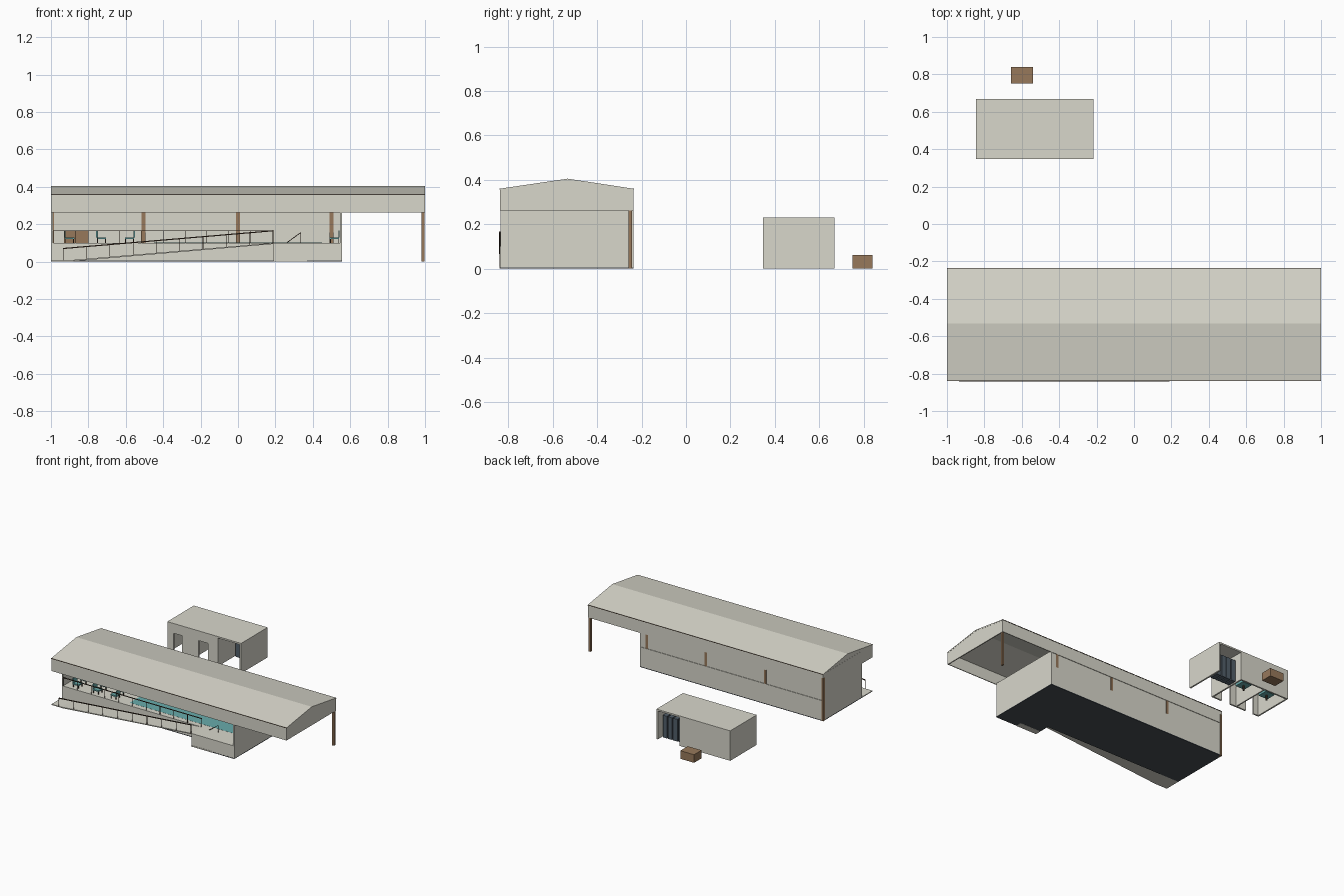
import bpy, bmesh, math
from mathutils import Vector

if "Cube" in bpy.data.objects:
    bpy.data.objects.remove(bpy.data.objects["Cube"])


def material(name, rgb):
    m = bpy.data.materials.new(name)
    m.diffuse_color = (*rgb, 1)
    m.use_nodes = True
    m.node_tree.nodes["Principled BSDF"].inputs["Base Color"].default_value = m.diffuse_color
    return m


PLASTER = material("warm grey plaster", (0.69, 0.68, 0.60))
WOOD = material("brown wood", (0.31, 0.19, 0.105))
RAIL = material("dark brown metal", (0.075, 0.047, 0.030))
TEAL = material("teal", (0.14, 0.41, 0.41))
CHARCOAL = material("charcoal base", (0.065, 0.077, 0.088))
SLATE = material("slate blue", (0.085, 0.115, 0.145))


def finish(name, bm, mat):
    bmesh.ops.recalc_face_normals(bm, faces=bm.faces)
    me = bpy.data.meshes.new(name)
    bm.to_mesh(me)
    bm.free()
    me.materials.append(mat)
    ob = bpy.data.objects.new(name, me)
    bpy.context.collection.objects.link(ob)
    return ob


def add_box(bm, x0, x1, y0, y1, z0, z1):
    vs = bmesh.ops.create_cube(bm, size=1)["verts"]
    for v in vs:
        v.co = Vector(((x0 + x1) / 2 + v.co.x * (x1 - x0),
                       (y0 + y1) / 2 + v.co.y * (y1 - y0),
                       (z0 + z1) / 2 + v.co.z * (z1 - z0)))


def boxes(name, mat, *dims):
    bm = bmesh.new()
    for d in dims:
        add_box(bm, *d)
    return finish(name, bm, mat)


def prism(name, mat, pts, axis, a, b):
    """Extrude a closed profile along x (profile y,z) or y (profile x,z)."""
    bm = bmesh.new()
    place = (lambda p, t: (t, p[0], p[1])) if axis == "x" else (lambda p, t: (p[0], t, p[1]))
    lo = [bm.verts.new(place(p, a)) for p in pts]
    hi = [bm.verts.new(place(p, b)) for p in pts]
    bm.faces.new(lo)
    bm.faces.new(hi)
    n = len(pts)
    for i in range(n):
        bm.faces.new((lo[i], lo[(i + 1) % n], hi[(i + 1) % n], hi[i]))
    return finish(name, bm, mat)


def bar(bm, p, q, w=0.004):
    """Square rod from p to q."""
    p, q = Vector(p), Vector(q)
    d = q - p
    rot = d.to_track_quat("Z", "Y")
    for v in bmesh.ops.create_cube(bm, size=1)["verts"]:
        v.co = (p + q) / 2 + rot @ Vector((v.co.x * w, v.co.y * w, v.co.z * d.length))


FRONT, BACK, RAMP_Y = -0.838, -0.237, -0.71
END, FLOOR, EAVE, FASCIA, RIDGE, SILL = 0.555, 0.10, 0.36, 0.262, 0.405, 0.155

# roof shell with hanging fascias and closed gables
prism("roof", PLASTER, [(FRONT, FASCIA), (FRONT, EAVE), (-0.533, RIDGE), (BACK, EAVE), (BACK, FASCIA),
                        (BACK - .006, FASCIA), (BACK - .006, EAVE - .008), (-0.533, RIDGE - .009),
                        (FRONT + .006, EAVE - .008), (FRONT + .006, FASCIA)], "x", -1, 1)
gable = [(FRONT + .001, FASCIA), (FRONT + .001, EAVE - .002), (-0.533, RIDGE - .002),
         (BACK - .001, EAVE - .002), (BACK - .001, FASCIA)]
for side, x in (("left", -0.999), ("right", 0.991)):
    prism(side + "_gable", PLASTER, gable, "x", x, x + 0.008)
boxes("eave_trim", RAIL, (-1, 1, FRONT - .002, FRONT + .002, EAVE - .004, EAVE),
      (-1, 1, BACK - .002, BACK + .002, EAVE - .004, EAVE))

# hall base, raised floor and walls
boxes("base_plate", CHARCOAL, (-1, END, RAMP_Y, BACK, 0, 0.006),
      (0.19, END, FRONT, RAMP_Y, 0.001, 0.006))
boxes("step_slab", PLASTER, (0.19, 0.37, FRONT - .001, -0.79, 0, 0.009))
boxes("raised_floor", PLASTER, (-0.995, END - .002, RAMP_Y, BACK - .004, 0.006, FLOOR),
      (0.19, END - .002, FRONT + .001, RAMP_Y, 0.006, FLOOR))
boxes("hall_walls", PLASTER,
      (-1, -0.99, RAMP_Y, BACK, 0.006, EAVE),
      (END - .01, END, FRONT + .002, BACK, 0.006, FASCIA + .01),
      (-0.99, END, BACK - .012, BACK, 0.006, SILL),
      (-0.99, END, BACK - .014, BACK - .004, SILL, EAVE - .01))

# wooden posts along the back
boxes("back_posts", WOOD,
      *[(x - .01, x + .01, -0.259, BACK - .011, FLOOR, EAVE - .008) for x in (-0.505, 0, 0.5)],
      *[(x - .01, x + .01, BACK - .012, BACK - .001, SILL, FASCIA) for x in (-0.505, 0, 0.5)],
      (0.982, 0.997, -0.259, -0.243, 0, EAVE - .008),
      (-1.001, -0.985, -0.259, BACK + .0015, 0, EAVE - .03))

# pool flush with the floor
boxes("pool_water", TEAL, (-0.45, 0.45, -0.67, -0.30, FLOOR - .002, FLOOR + .0008))

# entrance ramp: thin sloped slab with open underside, and its landing
prism("ramp", PLASTER, [(-1, 0), (-0.90, 0), (0.19, FLOOR - .006), (0.19, FLOOR),
                        (-0.92, 0.006), (-1, 0.006)], "y", FRONT + .002, RAMP_Y)

# railings
bm = bmesh.new()
bar(bm, (-0.935, FRONT, 0.07), (0.19, FRONT, 0.165), 0.006)
for i in range(10):
    t = i / 9
    x = -0.935 + 1.122 * t
    bar(bm, (x, FRONT, 0.006 + 0.092 * t), (x, FRONT, 0.07 + 0.094 * t), 0.003)
finish("ramp_railing", bm, RAIL)
bm = bmesh.new()
bar(bm, (-0.99, RAMP_Y, 0.165), (0.19, RAMP_Y, 0.165), 0.005)
for i in range(11):
    x = -0.985 + 0.117 * i
    bar(bm, (x, RAMP_Y, FLOOR), (x, RAMP_Y, 0.165), 0.003)
finish("floor_railing", bm, RAIL)
bm = bmesh.new()
bar(bm, (0.26, -0.72, FLOOR), (0.335, -0.72, 0.155))
bar(bm, (0.335, -0.72, 0.155), (0.335, -0.72, FLOOR), 0.003)
finish("step_railing", bm, RAIL)

# counter at the left of the hall
boxes("counter", WOOD, (-0.93, -0.80, -0.33, -0.27, FLOOR, 0.165))


# chairs: seat, back and legs, facing +x (s = 1) or -x (s = -1)
def chair(seats, legs, x, y, s):
    def span(a, b):
        return sorted((x + s * a, x + s * b))
    add_box(seats, *span(-.025, .025), y - .025, y + .025, .120, .130)
    add_box(seats, *span(-.028, -.021), y - .025, y + .025, .130, .166)
    for a in (-.021, .021):
        for b in (-.021, .021):
            bar(legs, (x + s * a, y + b, FLOOR), (x + s * a, y + b, .121), .004)


seats, legs = bmesh.new(), bmesh.new()
for y in (-0.66, -0.57, -0.48, -0.39, -0.30):
    for x, s in ((-0.90, 1), (-0.73, 1), (-0.58, -1)):
        if not (y > -0.35 and x < -0.8):
            chair(seats, legs, x, y, s)
for y in (-0.60, -0.42):
    chair(seats, legs, 0.515, y, -1)
finish("chair_seats", seats, TEAL)
finish("chair_legs", legs, RAIL)

# outbuilding: roof, walls with two doorways, and an open bay at the right
L, R, F, B, H, T, BAY = -0.844, -0.217, 0.347, 0.669, 0.23, 0.012, -0.415
D = 0.155
boxes("outbuilding_roof", PLASTER, (L, R, F, B, H - T, H))
boxes("outbuilding_walls", PLASTER,
      (L, L + T, F, B, 0, H - T), (R - T, R, F, B, 0, H - T),
      (L + T, BAY, B - T, B, 0, H - T), (BAY - T, BAY, F, B - T, 0, H - T),
      (-0.64, -0.63, F + T, B - T, 0, H - T),
      (L + T, -0.79, F, F + T, 0, H - T), (-0.72, -0.58, F, F + T, 0, H - T),
      (-0.50, BAY - T, F, F + T, 0, H - T),
      (-0.79, -0.72, F, F + T, D, H - T), (-0.58, -0.50, F, F + T, D, H - T))
boxes("wash_basins", TEAL, (-0.78, -0.70, 0.52, 0.60, 0.04, 0.06),
      (-0.57, -0.49, 0.52, 0.60, 0.04, 0.06))
boxes("basin_stands", RAIL, (-0.745, -0.735, 0.555, 0.565, 0, 0.04),
      (-0.535, -0.525, 0.555, 0.565, 0, 0.04))
boxes("lockers", SLATE, *[(-0.405 + 0.044 * i, -0.369 + 0.044 * i, 0.55, 0.62, 0, 0.17)
                          for i in range(4)])

# wooden crate behind the outbuilding
boxes("crate", WOOD, (-0.657, -0.54, 0.75, 0.84, 0, 0.062))
